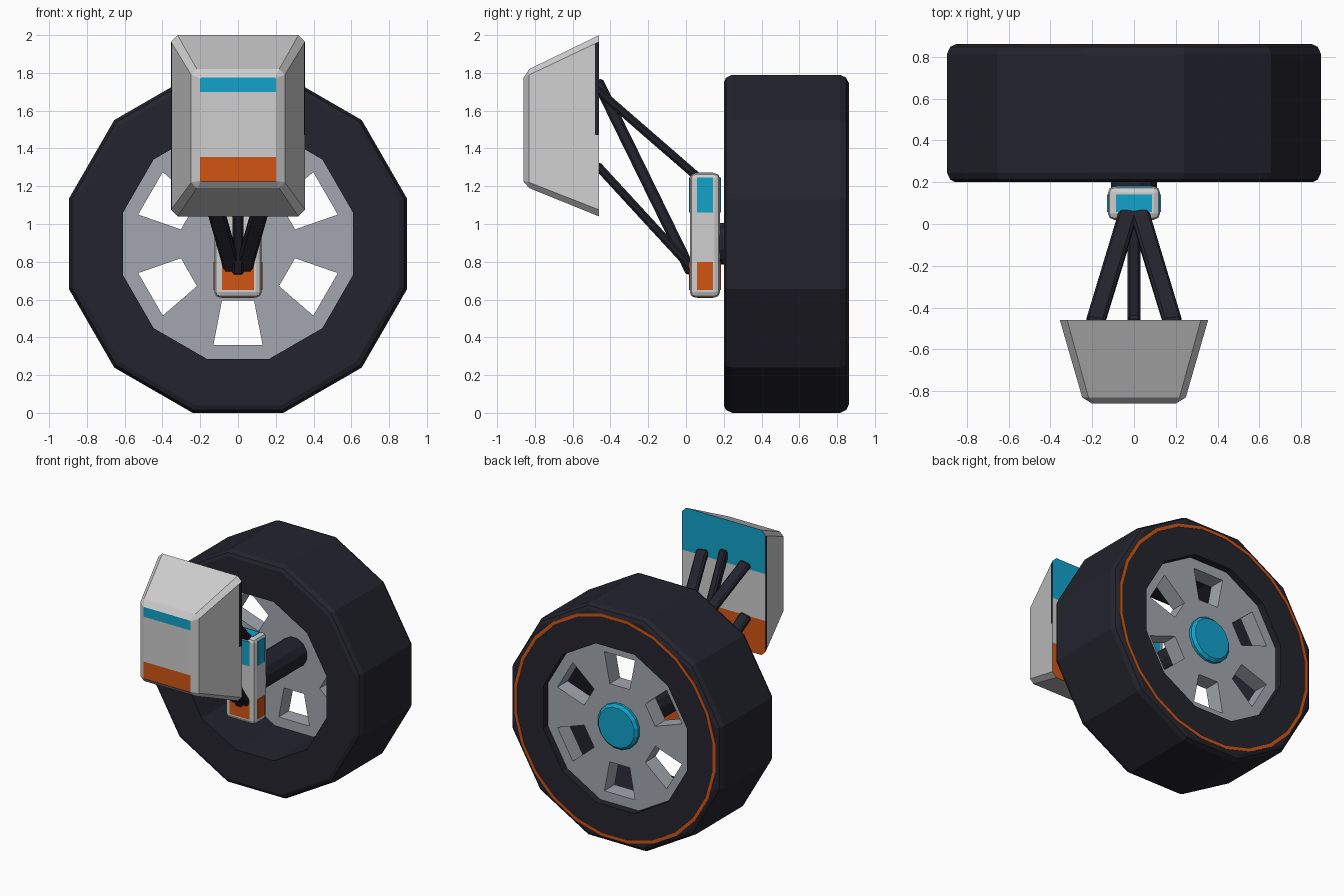
import bpy, bmesh, math
from mathutils import Vector, Matrix

if "Cube" in bpy.data.objects:
    bpy.data.objects.remove(bpy.data.objects["Cube"])


def mat(name, col):
    m = bpy.data.materials.new(name)
    m.diffuse_color = (*col, 1)
    m.use_nodes = True
    m.node_tree.nodes["Principled BSDF"].inputs["Base Color"].default_value = m.diffuse_color
    return m


DARK = mat("dark rubber", (0.017, 0.017, 0.027))
LIGHT = mat("light grey", (0.62, 0.62, 0.62))
STEEL = mat("wheel grey", (0.36, 0.39, 0.43))
BLUE = mat("blue", (0.006, 0.36, 0.60))
ORANGE = mat("orange", (0.64, 0.09, 0.006))
WZ = 0.895  # wheel centre height


def finish(name, bm, mats, bevel=0, segs=1):
    bmesh.ops.recalc_face_normals(bm, faces=bm.faces[:])
    me = bpy.data.meshes.new(name)
    bm.to_mesh(me)
    bm.free()
    ob = bpy.data.objects.new(name, me)
    bpy.context.collection.objects.link(ob)
    for m in mats:
        me.materials.append(m)
    if bevel:
        b = ob.modifiers.new("bevel", 'BEVEL')
        b.width, b.segments = bevel, segs
    return ob


def box(name, lo, hi, m, bevel=0, segs=1):
    bm = bmesh.new()
    bmesh.ops.create_cube(bm, size=1)
    for v in bm.verts:
        v.co = [(a + b) / 2 + c * (b - a) for a, b, c in zip(lo, hi, v.co)]
    return finish(name, bm, [m], bevel, segs)


def lathe(name, profile, n, m, closed=True):
    """Revolve (apothem, y) points about the wheel axis, with a flat at the bottom."""
    bm = bmesh.new()
    k = 1 / math.cos(math.pi / n)
    rings = []
    for r, y in profile:
        ring = []
        for i in range(n):
            a = 2 * math.pi * (i + 0.5) / n + math.pi / 2
            ring.append(bm.verts.new((r * k * math.cos(a), y, WZ + r * k * math.sin(a))))
        rings.append(ring)
    count = len(rings) if closed else len(rings) - 1
    for j in range(count):
        p, q = rings[j], rings[(j + 1) % len(rings)]
        for i in range(n):
            h = (i + 1) % n
            bm.faces.new((p[i], p[h], q[h], q[i]))
    if not closed:
        bm.faces.new(rings[0])
        bm.faces.new(rings[-1])
    return finish(name, bm, [m])


def beam(name, a, b, w, t, m):
    """Flat bar from a to b; w is its sideways width, t its thickness."""
    a, b = Vector(a), Vector(b)
    d = (b - a).normalized()
    side = (Vector((1, 0, 0)) - d * d.x).normalized()
    up = d.cross(side)
    bm = bmesh.new()
    bmesh.ops.create_cube(bm, size=1)
    for v in bm.verts:
        c = v.co.copy()
        v.co = (a + b) / 2 + side * c.x * w + up * c.y * t + d * c.z * (b - a).length
    return finish(name, bm, [m], 0.012)


# tyre, painted ring, axle and hub cap
lathe("tyre", [(0.61, 0.2), (0.855, 0.2), (0.88, 0.212), (0.895, 0.245), (0.895, 0.815),
               (0.88, 0.848), (0.855, 0.86), (0.61, 0.86)], 12, DARK)
lathe("tyre_ring", [(0.83, 0.856), (0.853, 0.856), (0.853, 0.863), (0.83, 0.863)], 24, ORANGE)
lathe("axle", [(0.11, 0.15), (0.11, 0.72)], 12, DARK, False)
lathe("hub_cap", [(0.17, 0.78), (0.17, 0.825), (0.15, 0.845)], 16, BLUE, False)

# wheel disc with six trapezoid windows
bm = bmesh.new()


def P(r, ang, off=0.0):
    c, s = math.cos(ang), math.sin(ang)
    return bm.verts.new((r * c - off * s, 0.68, WZ + r * s + off * c))


for i in range(6):
    a = math.radians(90 + 60 * i)
    d15, d30 = math.pi / 12, math.pi / 6
    R = 0.612 / math.cos(d15)
    for f in (
        lambda: [P(0.535, a, -0.13), P(R, a - d15), P(R, a + d15), P(0.535, a, 0.13)],
        lambda: [P(0, a), P(0.17, a - d30), P(0.30, a, -0.085), P(0.30, a, 0.085), P(0.17, a + d30)],
        lambda: [P(0.535, a, 0.13), P(R, a + d15), P(0.612, a + d30), P(0.17, a + d30), P(0.30, a, 0.085)],
        lambda: [P(0.535, a, -0.13), P(R, a - d15), P(0.612, a - d30), P(0.17, a - d30), P(0.30, a, -0.085)],
    ):
        bm.faces.new(f())
bmesh.ops.remove_doubles(bm, verts=bm.verts[:], dist=0.001)
bmesh.ops.recalc_face_normals(bm, faces=bm.faces[:])
ext = bmesh.ops.extrude_face_region(bm, geom=bm.faces[:], use_keep_orig=True)
bmesh.ops.translate(bm, vec=(0, 0.125, 0), verts=[g for g in ext["geom"] if isinstance(g, bmesh.types.BMVert)])
finish("wheel_disc", bm, [STEEL])

# upright carrier with painted plates on every side
box("upright", (-0.125, 0.02, 0.61), (0.125, 0.18, 1.27), LIGHT, 0.03, 2)
for label, z0, z1, m in (("lower", 0.65, 0.80, ORANGE), ("upper", 1.06, 1.245, BLUE)):
    box(label + "_front_patch", (-0.085, 0.016, z0), (0.085, 0.024, z1), m)
    box(label + "_back_patch", (-0.085, 0.176, z0), (0.085, 0.184, z1), m)
    for s in (-1, 1):
        box(label + "_side_patch", (s * 0.125 - 0.004, 0.058, z0), (s * 0.125 + 0.004, 0.142, z1), m)
box("top_patch", (-0.085, 0.058, 1.266), (0.085, 0.142, 1.273), BLUE)
box("bottom_patch", (-0.085, 0.058, 0.607), (0.085, 0.142, 0.614), ORANGE)

# suspension arms
for s in (-1, 1):
    beam("upper_arm", (s * 0.185, -0.47, 1.71), (s * 0.025, 0.06, 1.25), 0.09, 0.045, DARK)
    beam("lower_arm", (s * 0.185, -0.47, 1.31), (s * 0.025, 0.05, 0.745), 0.09, 0.045, DARK)
beam("strut", (0, -0.47, 1.76), (0, 0.03, 0.74), 0.06, 0.06, DARK)

# tapered chassis block: chamfered rectangles lofted front to back
bm = bmesh.new()
rings = []
for y, w, z0, z1, c in ((-0.86, 0.2, 1.225, 1.775, 0.004), (-0.83, 0.248, 1.19, 1.82, 0.03),
                        (-0.46, 0.355, 1.04, 2.0, 0.035)):
    pts = [(w - c, z0), (w, z0 + c), (w, z1 - c), (w - c, z1)]
    pts += [(-x, z) for x, z in reversed(pts)]
    rings.append([bm.verts.new((x, y, z)) for x, z in pts])
for p, q in zip(rings, rings[1:]):
    for i in range(8):
        h = (i + 1) % 8
        bm.faces.new((p[i], p[h], q[h], q[i]))
bm.faces.new(rings[0])
bm.faces.new(rings[-1])
bmesh.ops.recalc_face_normals(bm, faces=bm.faces[:])


def cut(faces, co, no):
    es = {e for f in faces for e in f.edges}
    vs = {v for f in faces for v in f.verts}
    bmesh.ops.bisect_plane(bm, geom=list(faces) + list(es) + list(vs), plane_co=co, plane_no=no)


cut(bm.faces[:], (0, -0.483, 0), (0, 1, 0))
for z in (1.355, 1.70):
    cut([f for f in bm.faces if f.normal.y < -0.99], (0, 0, z), (0, 0, 1))
for z in (1.31, 1.67):
    cut([f for f in bm.faces if f.normal.y > 0.99], (0, 0, z), (0, 0, 1))
cut([f for f in bm.faces if f.normal.x > 0.8], (0, 0, 1.47), (0, 0, 1))
bm.normal_update()
for f in bm.faces:
    c, n = f.calc_center_median(), f.normal
    if abs(n.y) > 0.99:                                   # painted bands, front and back
        f.material_index = 1 if c.z > 1.68 else 2 if c.z < 1.34 else 0
    elif abs(n.x) > 0.8 and c.y > -0.48 and (c.x < 0 or c.z > 1.47):
        f.material_index = 3                              # dark edge strips
finish("chassis_block", bm, [LIGHT, BLUE, ORANGE, DARK])
